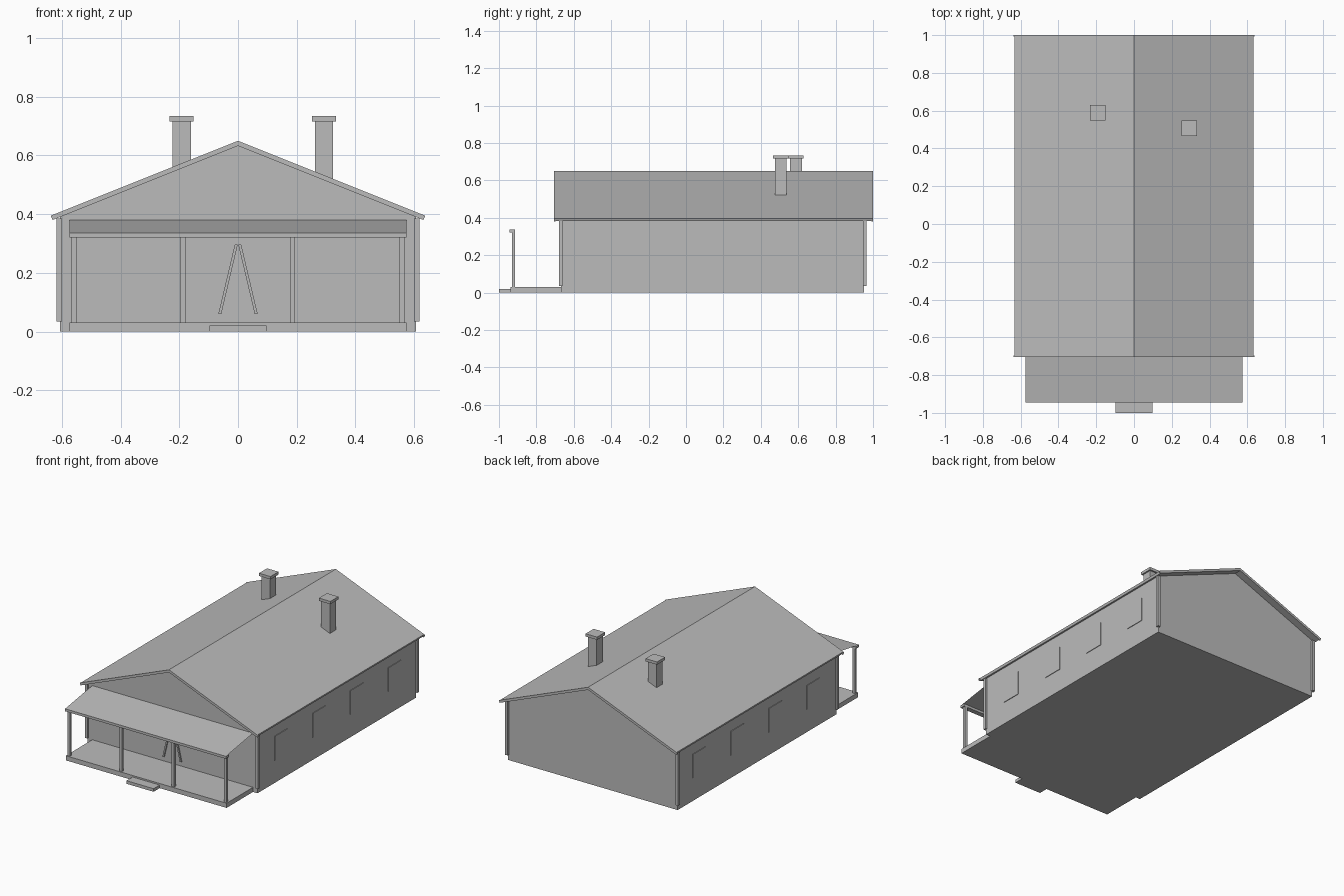
import bpy
from mathutils import Vector

cube = bpy.data.objects.get("Cube")
if cube:
    bpy.data.objects.remove(cube, do_unlink=True)

grey = bpy.data.materials.new("plain_grey")
grey.use_nodes = True
COLOUR = (0.5, 0.5, 0.5, 1)
grey.diffuse_color = COLOUR
grey.node_tree.nodes["Principled BSDF"].inputs["Base Color"].default_value = COLOUR


def make(name, verts, faces):
    mesh = bpy.data.meshes.new(name)
    mesh.from_pydata(verts, [], faces)
    mesh.materials.append(grey)
    obj = bpy.data.objects.new(name, mesh)
    bpy.context.scene.collection.objects.link(obj)
    return obj


def prism(name, profile, y0, y1):
    """Extrude an (x, z) outline, counter-clockwise from the front, along y."""
    n = len(profile)
    verts = [(x, y, z) for y in (y0, y1) for x, z in profile]
    faces = [tuple(range(n)), tuple(reversed(range(n, 2 * n)))]
    for i in range(n):
        j = (i + 1) % n
        faces.append((i, i + n, j + n, j))
    return make(name, verts, faces)


def box(name, x0, x1, y0, y1, z0, z1):
    return prism(name, [(x0, z0), (x1, z0), (x1, z1), (x0, z1)], y0, y1)


# House dimensions
WALL, FRONT, BACK = 0.607, -0.668, 0.952
EAVE, RIDGE, PITCH, SHEET = 0.632, 0.65, 0.4, 0.017
ROOF_FRONT, ROOF_BACK = -0.705, 1.0


def roof_outline(half, thick):
    """Chevron section whose eave ends are cut square to the slope."""
    low = RIDGE - PITCH * half
    inner = half - thick * 0.35
    inner_low = RIDGE - thick - PITCH * inner
    return [(-half, low), (-inner, inner_low), (0, RIDGE - thick),
            (inner, inner_low), (half, low), (0, RIDGE)]


# Walls with gables
wall_top = RIDGE - SHEET - PITCH * WALL
prism("house_walls", [(-WALL, 0), (WALL, 0), (WALL, wall_top),
                      (0, RIDGE - SHEET), (-WALL, wall_top)], FRONT, BACK)

# Roof and the slightly wider boards on both gable ends
prism("main_roof", roof_outline(EAVE, SHEET), ROOF_FRONT + 0.008, ROOF_BACK - 0.008)
for name, y in (("front", ROOF_FRONT), ("back", ROOF_BACK - 0.008)):
    prism(name + "_gable_board", roof_outline(EAVE + 0.006, SHEET), y, y + 0.008)

# Corner trim and side windows
for side, s in (("left", 1), ("right", -1)):
    xs = sorted((s * 0.6, s * 0.619))
    for end, y in (("front", -0.679), ("back", 0.946)):
        box(f"{end}_{side}_corner_trim", *xs, y, y + 0.019, 0.035, 0.386)
    xs = sorted((s * WALL, s * (WALL + 0.004)))
    for i in range(4):
        y = -0.495 + 0.387 * i
        box(f"{side}_window_{i + 1}", *xs, y, y + 0.133, 0.148, 0.303)

# Chimneys
for side, x, y in (("right", -0.192, 0.588), ("left", 0.293, 0.507)):
    r, c = 0.031, 0.041
    box(side + "_chimney", x - r, x + r, y - r, y + r, 0.45, 0.716)
    box(side + "_chimney_cap", x - c, x + c, y - c, y + c, 0.716, 0.734)

# Porch: deck, step, posts, beam and thin sloping roof
PORCH = 0.575
box("porch_deck", -PORCH, PORCH, -0.938, FRONT, 0, 0.03)
box("porch_step", -0.097, 0.097, -1.0, -0.938, 0, 0.02)
for i in range(4):
    x = -0.56 + 0.373 * i
    box(f"porch_post_{i + 1}", x - 0.009, x + 0.009, -0.931, -0.913, 0.03, 0.322)
box("porch_beam", -PORCH, PORCH, -0.945, -0.913, 0.32, 0.336)
make("porch_roof", [(-PORCH, -0.945, 0.336), (PORCH, -0.945, 0.336),
                    (PORCH, FRONT, 0.38), (-PORCH, FRONT, 0.38)], [(0, 1, 2, 3)])

# Pair of leaning slats on the front wall
for side, s in (("left", 1), ("right", -1)):
    foot, head = Vector((s * 0.062, 0.06)), Vector((s * 0.006, 0.296))
    half = Vector((0.005, 0))
    outline = [foot - half, foot + half, head + half, head - half]
    prism(side + "_door_slat", [tuple(p) for p in outline], FRONT - 0.009, FRONT)
